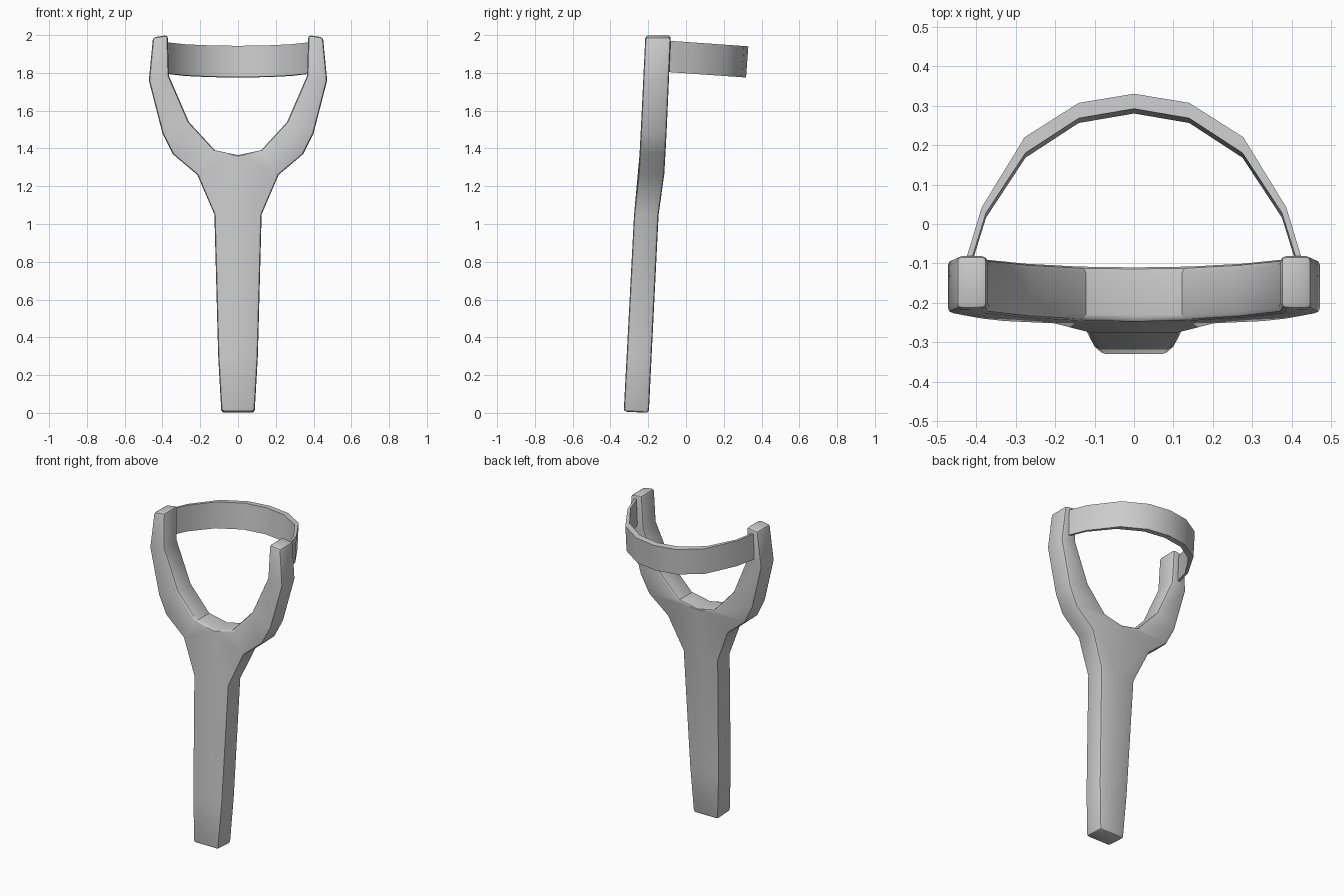
import bpy, bmesh
from math import radians

if "Cube" in bpy.data.objects:
    bpy.data.objects.remove(bpy.data.objects["Cube"])


def make_strip(name, stations, bevel, smooth):
    """Skin four-corner sections into a half, cap the free end, mirror on x."""
    bm = bmesh.new()
    rings = [[bm.verts.new(p) for p in s] for s in stations]
    for a, b in zip(rings, rings[1:]):
        for i in range(4):
            j = (i + 1) % 4
            quad = (a[i], a[j], b[j], b[i])
            # no wall on the mirror plane
            if any(abs(v.co.x) > 1e-5 for v in quad):
                bm.faces.new(quad)
    bm.faces.new(rings[-1])
    # close the first section only where it is not on the mirror plane
    if any(abs(v.co.x) > 1e-5 for v in rings[0]):
        bm.faces.new(rings[0])
    geom = bmesh.ops.duplicate(bm, geom=bm.verts[:] + bm.edges[:] + bm.faces[:])["geom"]
    for v in geom:
        if isinstance(v, bmesh.types.BMVert):
            v.co.x *= -1
    bmesh.ops.remove_doubles(bm, verts=bm.verts[:], dist=1e-4)
    bmesh.ops.recalc_face_normals(bm, faces=bm.faces[:])
    bmesh.ops.dissolve_limit(bm, angle_limit=radians(0.5), verts=[],
                             edges=[e for e in bm.edges
                                    if all(abs(v.co.x) < 1e-5 for v in e.verts)])
    me = bpy.data.meshes.new(name)
    bm.to_mesh(me)
    bm.free()
    ob = bpy.data.objects.new(name, me)
    bpy.context.collection.objects.link(ob)
    bpy.ops.object.select_all(action='DESELECT')
    bpy.context.view_layer.objects.active = ob
    ob.select_set(True)
    if bevel:
        m = ob.modifiers.new("bevel", 'BEVEL')
        m.width, m.segments = bevel, 2
        m.limit_method, m.angle_limit = 'ANGLE', radians(50)
        bpy.ops.object.modifier_apply(modifier=m.name)
    bpy.ops.object.shade_smooth_by_angle(angle=radians(smooth))
    return ob


# side-view lean of the frame: (z, front y, back y)
LEAN = [(0, -.33, -.197), (1.05, -.275, -.145), (1.26, -.252, -.115),
        (1.48, -.24, -.103), (2.0, -.215, -.08)]


def lean(z):
    for (z0, f0, b0), (z1, f1, b1) in zip(LEAN, LEAN[1:]):
        if z <= z1:
            t = (z - z0) / (z1 - z0)
            return f0 + t * (f1 - f0), b0 + t * (b1 - b0)


# handle and fork: outer and inner outline points (x, z)
outline = [((.088, .007), (0, .007)), ((.105, .3), (0, .3)), ((.125, 1.05), (0, 1.05)),
           ((.215, 1.26), (0, 1.365)), ((.345, 1.37), (.122, 1.39)),
           ((.40, 1.48), (.26, 1.54)), ((.472, 1.76), (.366, 1.785)),
           ((.45, 1.988), (.372, 2.0))]
frame = []
for (xo, zo), (xi, zi) in outline:
    fo, bo = lean(zo)
    fi, bi = lean(zi)
    # the butt end is cut square to the lean
    drop = .007 if zo < .1 else 0
    frame.append([(xo, fo, zo), (xi, fi, zi), (xi, bi, zi - drop), (xo, bo, zo - drop)])
make_strip("handle_and_fork", frame, .015, 35)

# elastic band: outer and inner plan points (x, y), tilted slightly back
plan = [((0, .33), (0, .292)), ((.14, .307), (.14, .268)), ((.277, .22), (.275, .18)),
        ((.386, .042), (.375, .028)), ((.432, -.11), (.418, -.11))]
band = []
for (xo, yo), (xi, yi) in plan:
    def z(y): return 1.97 - .07 * (y + .09)
    band.append([(xo, yo, z(yo)), (xi, yi, z(yi)),
                 (xi, yi - .012, z(yi) - .165), (xo, yo - .012, z(yo) - .165)])
make_strip("elastic_band", band, 0, 40)
